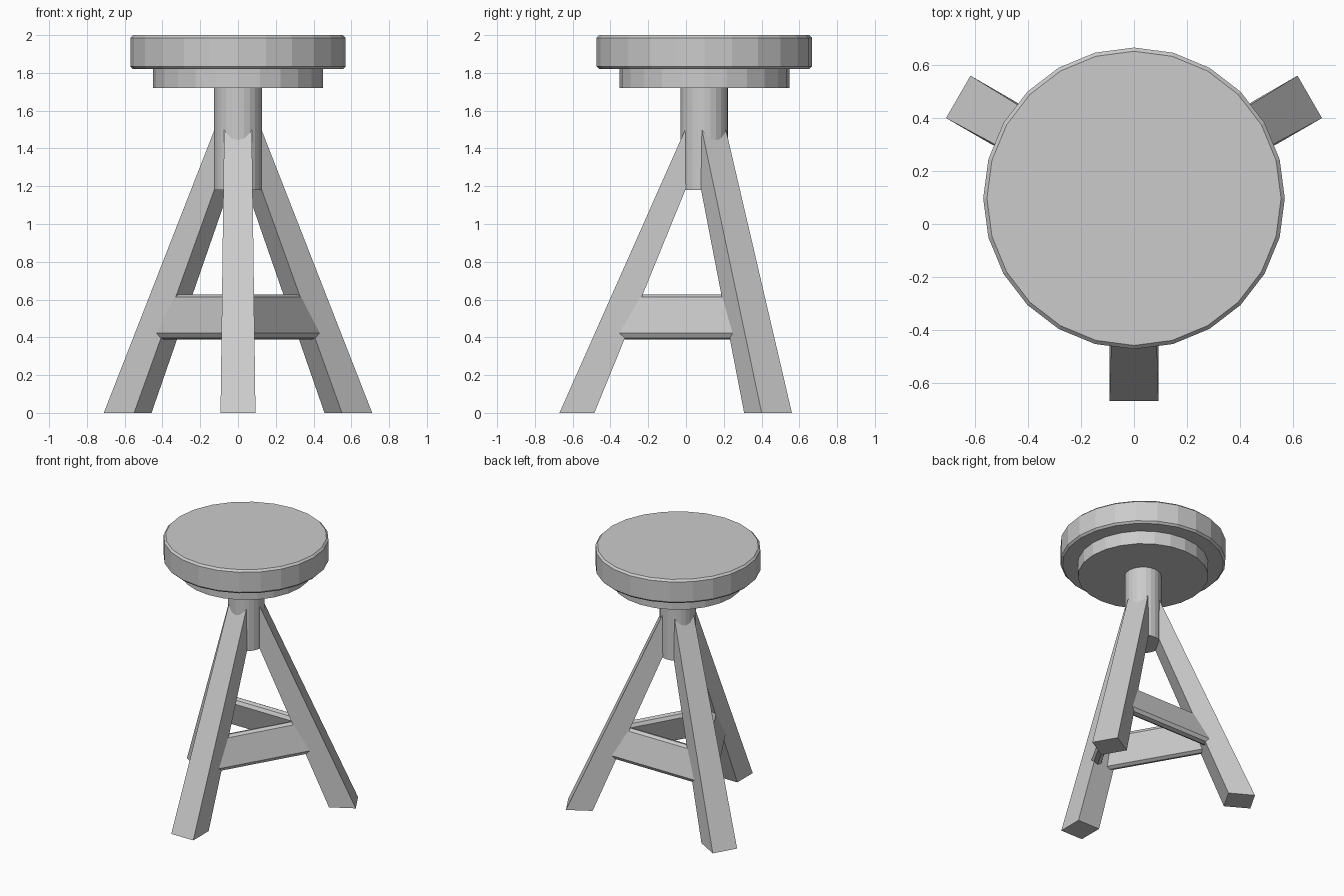
import bpy, bmesh
from math import radians, cos, sin

if "Cube" in bpy.data.objects:
    bpy.data.objects.remove(bpy.data.objects["Cube"])

CY = 0.097          # y of the stool axis
SIDES = 24


def disc(name, radius, z0, z1, bevel=0):
    bpy.ops.mesh.primitive_cylinder_add(vertices=SIDES, radius=radius, depth=z1 - z0,
                                        location=(0, CY, (z0 + z1) / 2))
    ob = bpy.context.object
    ob.name = name
    if bevel:
        m = ob.modifiers.new("edge", 'BEVEL')
        m.width = bevel
        m.segments = 1
        m.limit_method = 'ANGLE'
        m.angle_limit = radians(40)
    return ob


def loft(name, ring_a, ring_b, angle):
    """Closed solid between two matching rings, turned about the stool axis."""
    bm = bmesh.new()
    a = [bm.verts.new(p) for p in ring_a]
    b = [bm.verts.new(p) for p in ring_b]
    bm.faces.new(a)
    bm.faces.new(b)
    for i in range(len(a)):
        j = (i + 1) % len(a)
        bm.faces.new((a[i], a[j], b[j], b[i]))
    bmesh.ops.recalc_face_normals(bm, faces=bm.faces)
    me = bpy.data.meshes.new(name)
    bm.to_mesh(me)
    bm.free()
    ob = bpy.data.objects.new(name, me)
    ob.location = (0, CY, 0)
    ob.rotation_euler.z = radians(angle)
    bpy.context.collection.objects.link(ob)


def leg_ring(z):
    """Tapering, splayed leg section at height z (leg runs along +x)."""
    r_in, r_out, hw = 0.582 - 0.408 * z, 0.767 - 0.444 * z, 0.0925 - 0.0127 * z
    return [(r_in, -hw, z), (r_out, -hw, z), (r_out, hw, z), (r_in, hw, z)]


def rail_ring(y):
    """Chamfered rectangle leaning inwards."""
    h, t, c, tilt = 0.12, 0.035, 0.02, radians(17)
    pts = [(t, -h + c), (t, h - c), (t - c, h), (c - t, h),
           (-t, h - c), (-t, c - h), (c - t, -h), (t - c, -h)]
    return [(0.2375 + n * cos(tilt) - u * sin(tilt), y,
             0.508 + n * sin(tilt) + u * cos(tilt)) for n, u in pts]


# Seat, support plate and column
disc("seat", 0.57, 1.82, 2.0, 0.014)
disc("seat_plate", 0.45, 1.72, 1.82)
disc("column", 0.126, 1.18, 1.72)

# Three legs and the three rails between them
for name, ang in (("front", -90), ("right", 30), ("left", 150)):
    loft(name + "_leg", leg_ring(0), leg_ring(1.55), ang)
for name, ang in (("right", -30), ("back", 90), ("left", 210)):
    loft(name + "_rail", rail_ring(-0.4), rail_ring(0.4), ang)
